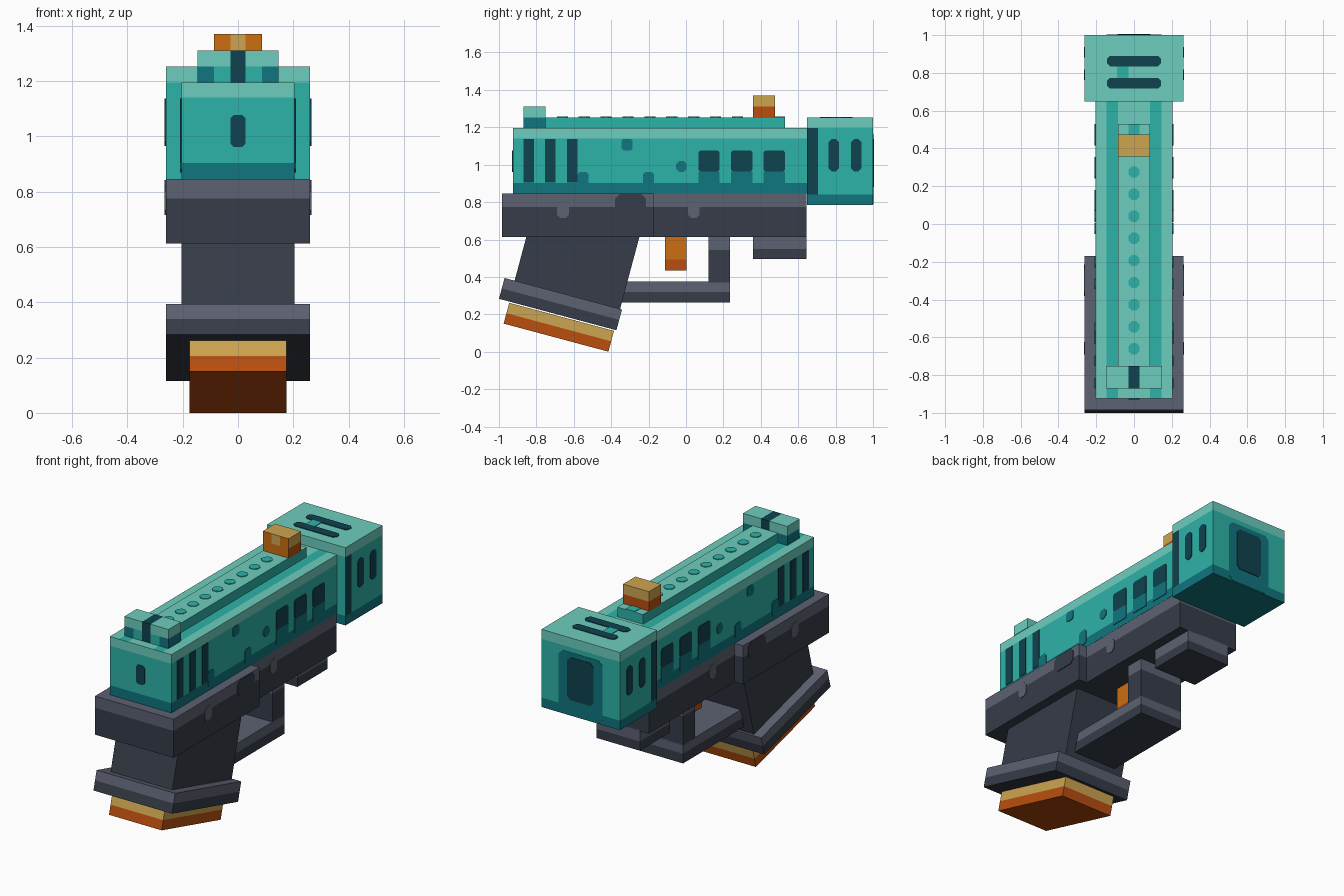
import bpy, bmesh, math
from mathutils import Matrix, Vector

cube = bpy.data.objects.get("Cube")
if cube:
    bpy.data.objects.remove(cube, do_unlink=True)


def material(name, hex_code):
    rgb = [int(hex_code[i:i + 2], 16) / 255 for i in (0, 2, 4)]
    lin = [c / 12.92 if c <= 0.04045 else ((c + 0.055) / 1.055) ** 2.4 for c in rgb]
    mat = bpy.data.materials.new(name)
    mat.use_nodes = True
    mat.diffuse_color = (*lin, 1)
    mat.node_tree.nodes["Principled BSDF"].inputs["Base Color"].default_value = (*lin, 1)
    return mat


LIGHT = material("light teal", "6DCDBE")
TEAL = material("teal", "2DB3A8")
DEEP = material("deep teal", "10767F")
NAVY = material("navy", "0F424F")
GREY = material("light grey", "5D6272")
DARK = material("dark grey", "363C48")
GOLD = material("gold", "CEA550")
ORANGE = material("orange", "CC6E10")
BURNT = material("burnt orange", "BA4F0F")


def finish(name, bm, mats):
    mesh = bpy.data.meshes.new(name)
    bmesh.ops.recalc_face_normals(bm, faces=bm.faces[:])
    bm.to_mesh(mesh)
    bm.free()
    for m in mats:
        mesh.materials.append(m)
    obj = bpy.data.objects.new(name, mesh)
    bpy.context.collection.objects.link(obj)
    return obj


def box(name, x, ys, zs, paint, x_cuts=(), y_cuts=(), z_cuts=(), tilt=0, at=(0, 0, 0)):
    """Box symmetric in x, sliced along cuts; paint(centre, normal) picks each face's material."""
    bm = bmesh.new()
    bmesh.ops.create_cube(bm, size=1)
    for v in bm.verts:
        v.co = (v.co.x * 2 * x, ys[0] + (v.co.y + 0.5) * (ys[1] - ys[0]),
                zs[0] + (v.co.z + 0.5) * (zs[1] - zs[0]))
    for axis, cuts in enumerate((x_cuts, y_cuts, z_cuts)):
        for c in cuts:
            normal = Vector((0, 0, 0))
            normal[axis] = 1
            bmesh.ops.bisect_plane(bm, geom=bm.verts[:] + bm.edges[:] + bm.faces[:],
                                   plane_co=normal * c, plane_no=normal)
    bm.normal_update()
    mats = []
    for f in bm.faces:
        m = paint(f.calc_center_median(), f.normal)
        if m not in mats:
            mats.append(m)
        f.material_index = mats.index(m)
    bm.transform(Matrix.Translation(at) @ Matrix.Rotation(tilt, 4, 'X'))
    return finish(name, bm, mats)


def bands(split, low, high):
    return lambda c, n: high if c.z > split else low


def plate(name, axis, pos, a, b, mat, cut=0.0, side=1, thick=0.004):
    """Thin chamfered plate lying on the plane axis = pos, facing side."""
    bm = bmesh.new()
    corners = [(a[0] + cut, b[0]), (a[1] - cut, b[0]), (a[1], b[0] + cut), (a[1], b[1] - cut),
               (a[1] - cut, b[1]), (a[0] + cut, b[1]), (a[0], b[1] - cut), (a[0], b[0] + cut)]
    others = [i for i in range(3) if i != axis]
    verts = []
    for p in corners:
        co = Vector((0, 0, 0))
        co[axis], co[others[0]], co[others[1]] = pos, p[0], p[1]
        verts.append(bm.verts.new(co))
    face = bm.faces.new(verts)
    new = bmesh.ops.extrude_face_region(bm, geom=[face])["geom"]
    lift = Vector((0, 0, 0))
    lift[axis] = side * thick
    bmesh.ops.translate(bm, vec=lift, verts=[v for v in new if isinstance(v, bmesh.types.BMVert)])
    bmesh.ops.remove_doubles(bm, verts=bm.verts[:], dist=0.0001)
    return finish(name, bm, [mat])


# Slide with coloured bands and two grooves painted along its top
def slide_paint(c, n):
    if n.z > 0.5:
        return TEAL if 0.085 < abs(c.x) < 0.145 else LIGHT
    return LIGHT if c.z > 1.14 else DEEP if c.z < 0.903 else TEAL


box("slide", 0.205, (-0.925, 0.65), (0.845, 1.195), slide_paint,
    x_cuts=(-0.145, -0.085, 0.085, 0.145), z_cuts=(0.903, 1.14))
box("top_rib", 0.085, (-0.76, 0.53), (1.19, 1.253), lambda c, n: LIGHT if n.z > 0.5 else TEAL)
for i in range(9):
    y = 0.275 - 0.117 * i
    plate("rib_dot", 2, 1.253, (-0.029, 0.029), (y - 0.03, y + 0.03), TEAL, 0.017)
plate("rib_end_mark", 2, 1.253, (-0.03, 0.03), (0.475, 0.53), TEAL)
plate("rear_slot", 1, -0.925, (-0.028, 0.028), (0.962, 1.077), NAVY, 0.012, -1)


# Sights
def rear_sight_paint(c, n):
    if abs(c.x) < 0.028:
        return NAVY
    if c.z > 1.253:
        return LIGHT
    return DEEP if abs(c.x) > 0.087 else TEAL


box("rear_sight", 0.147, (-0.87, -0.752), (1.19, 1.31), rear_sight_paint,
    x_cuts=(-0.087, -0.028, 0.028, 0.087), z_cuts=(1.253,))


def front_sight_paint(c, n):
    if n.y < -0.5:
        return GOLD if abs(c.x) < 0.028 and c.z > 1.31 else ORANGE
    return GOLD if c.z > 1.31 else BURNT


box("front_sight", 0.086, (0.358, 0.475), (1.25, 1.37), front_sight_paint,
    x_cuts=(-0.028, 0.028), z_cuts=(1.31,))


# Muzzle block
def muzzle_paint(c, n):
    if c.z > 1.195:
        return LIGHT
    if c.z < 0.842:
        return DEEP
    if abs(n.x) > 0.5 and c.y < 0.705:
        return NAVY
    return TEAL


box("muzzle_block", 0.261, (0.648, 1.0), (0.785, 1.252), muzzle_paint,
    y_cuts=(0.705,), z_cuts=(0.842, 1.195))
for y in (0.745, 0.862):
    plate("muzzle_top_slot", 2, 1.252, (-0.143, 0.143), (y - 0.028, y + 0.028), NAVY, 0.016)
plate("muzzle_top_patch", 2, 1.252, (-0.09, -0.03), (0.773, 0.834), TEAL)
plate("muzzle_surround", 1, 0.996, (-0.145, 0.145), (0.79, 1.165), DEEP, 0.025, thick=0.006)
plate("muzzle_bore", 1, 0.996, (-0.087, 0.087), (0.88, 1.137), NAVY, 0.02, thick=0.009)

# Frame: wide rear section and slimmer front section
box("rear_frame", 0.261, (-0.985, -0.17), (0.613, 0.845), bands(0.775, DARK, GREY), z_cuts=(0.775,))
box("front_frame", 0.204, (-0.18, 0.645), (0.613, 0.846), bands(0.775, DARK, GREY), z_cuts=(0.775,))

# Painted marks on both flanks
for s in (-1, 1):
    for y in (-0.842, -0.725, -0.607):
        plate("slide_stripe", 0, s * 0.205, (y - 0.028, y + 0.028), (0.905, 1.137), NAVY, 0, s)
    plate("slide_patch", 0, s * 0.205, (-0.345, -0.285), (1.077, 1.137), DEEP, 0.01, s)
    plate("slide_dot", 0, s * 0.205, (-0.053, 0.004), (0.962, 1.02), DEEP, 0.016, s)
    for y in (0.123, 0.298, 0.472):
        plate("slide_window", 0, s * 0.205, (y - 0.057, y + 0.057), (0.963, 1.077), NAVY, 0.01, s)
        plate("window_shade", 0, s * 0.205, (y - 0.057, y + 0.057), (0.88, 0.963), DEEP, 0, s)
    for y in (-0.55, -0.2):
        plate("slide_rise", 0, s * 0.205, (y - 0.03, y + 0.03), (0.87, 0.96), DEEP, 0.012, s)
    for y in (0.79, 0.91):
        plate("muzzle_slot", 0, s * 0.261, (y - 0.028, y + 0.028), (0.965, 1.137), NAVY, 0.016, s)
    plate("rear_drip", 0, s * 0.261, (-0.69, -0.625), (0.715, 0.8), GREY, 0.018, s)
    plate("rear_notch", 0, s * 0.261, (-0.38, -0.215), (0.745, 0.843), DARK, 0.025, s)
    plate("front_drip", 0, s * 0.204, (0.01, 0.072), (0.715, 0.8), GREY, 0.018, s)

# Tilted grip, collar and base plate
TILT = math.radians(-15)
box("grip", 0.205, (-0.292, 0.292), (-0.26, 0.26), lambda c, n: DARK,
    tilt=TILT, at=(0, -0.59, 0.47))
box("grip_collar", 0.261, (-0.325, 0.325), (-0.0575, 0.0575), bands(0, DARK, GREY),
    z_cuts=(0,), tilt=TILT, at=(0, -0.671, 0.2545))
box("base_plate", 0.175, (-0.29, 0.29), (-0.0575, 0.0575), bands(0, BURNT, GOLD),
    z_cuts=(0,), tilt=TILT, at=(0, -0.68, 0.131))

# Trigger, guard and under-rail
box("trigger", 0.029, (-0.112, 0.004), (0.435, 0.62), bands(0.492, BURNT, ORANGE), z_cuts=(0.492,))
box("guard_post", 0.145, (0.12, 0.235), (0.37, 0.62), bands(0.545, DARK, GREY), z_cuts=(0.545,))
box("guard_bar", 0.145, (-0.4, 0.235), (0.262, 0.375), bands(0.32, DARK, GREY), z_cuts=(0.32,))
box("under_rail", 0.145, (0.358, 0.645), (0.495, 0.62), bands(0.55, DARK, GREY), z_cuts=(0.55,))
